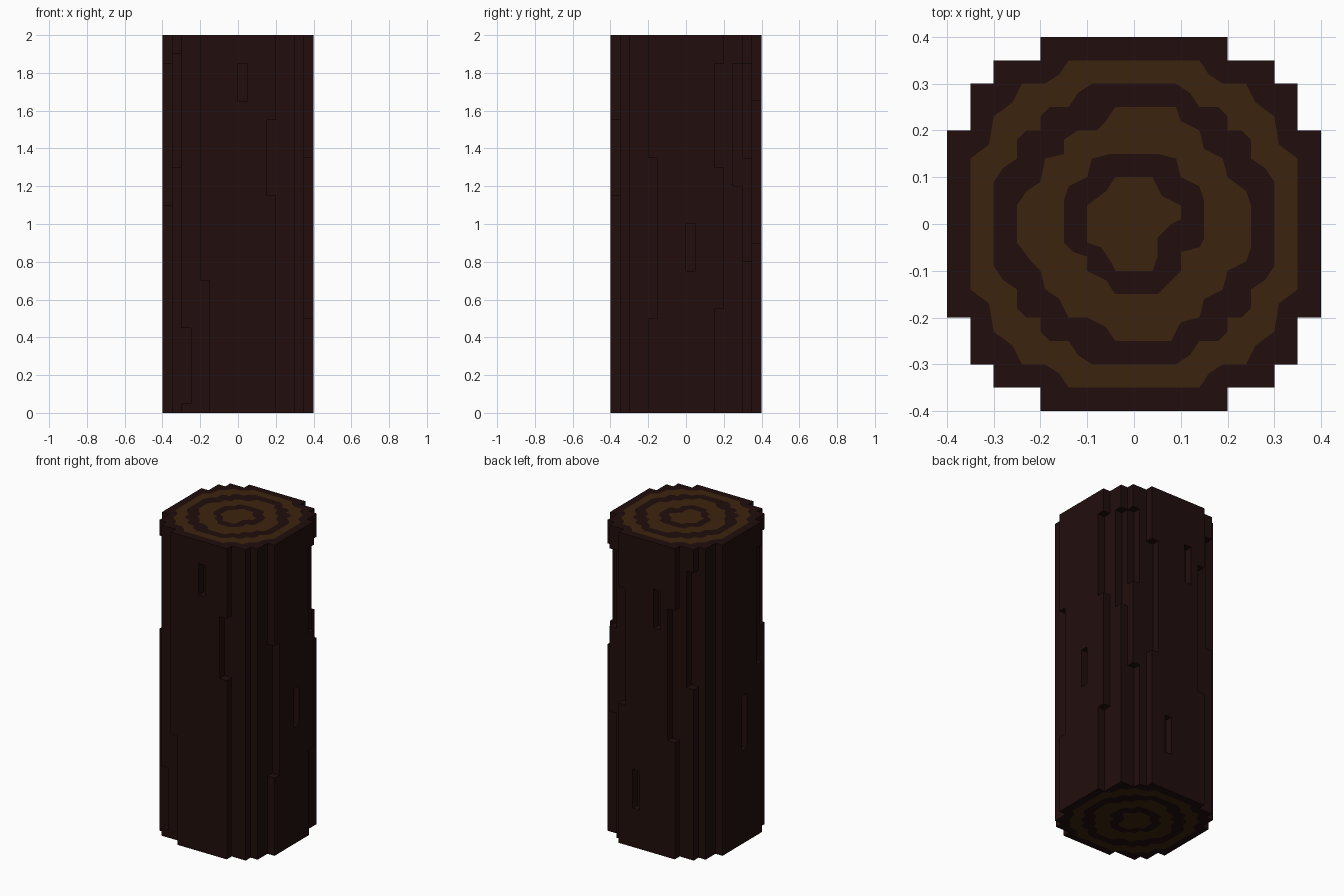
import bpy, bmesh
from mathutils import Vector

cube = bpy.data.objects.get("Cube")
if cube:
    bpy.data.objects.remove(cube, do_unlink=True)


def material(name, rgb):
    m = bpy.data.materials.new(name)
    m.use_nodes = True
    m.diffuse_color = (*rgb, 1)
    bsdf = m.node_tree.nodes["Principled BSDF"]
    bsdf.inputs["Base Color"].default_value = (*rgb, 1)
    bsdf.inputs["Roughness"].default_value = 0.9
    return m


bark = material("dark bark", (0.0152, 0.0042, 0.0040))
wood = material("brown wood", (0.045, 0.0168, 0.0044))


def finish(bm, name, mat):
    mesh = bpy.data.meshes.new(name)
    bm.to_mesh(mesh)
    bm.free()
    mesh.materials.append(mat)
    obj = bpy.data.objects.new(name, mesh)
    bpy.context.collection.objects.link(obj)
    return obj


# Log trunk: blocky round section on a 0.05 grid, with one-block-deep bark grooves
CELL, HALF, TALL = 0.05, 8, 40

# (column x, column y, bottom z, top z), lower corner of each grooved column
GROOVES = [
    # front
    (0.00, -0.40, 1.65, 1.85), (0.15, -0.40, 1.15, 1.55),
    (-0.20, -0.40, 0.00, 0.70), (-0.30, -0.35, 0.05, 0.45),
    (-0.35, -0.30, 1.30, 1.90),
    # +x side
    (0.35, 0.00, 0.75, 1.00), (0.35, -0.20, 0.50, 1.35),
    (0.35, 0.15, 1.30, 1.85), (0.35, 0.15, 0.00, 0.55),
    (0.30, 0.25, 1.20, 1.85), (0.25, 0.30, 1.35, 1.85),
    (0.25, 0.30, 0.00, 0.80),
    # back
    (0.15, 0.35, 0.90, 1.65), (-0.10, 0.35, 1.45, 1.70),
    (0.05, 0.35, 0.25, 0.50), (-0.20, 0.35, 0.75, 1.60),
    (-0.30, 0.30, 1.10, 1.85),
    # -x side
    (-0.40, -0.05, 0.60, 0.95), (-0.40, -0.20, 1.10, 1.85),
]


def in_section(i, j):
    a, b = abs(i + 0.5), abs(j + 0.5)
    return any(a < w and b < d for w, d in ((4, 8), (6, 7), (7, 6), (8, 4)))


solid = {(i, j, k) for i in range(-HALF, HALF) for j in range(-HALF, HALF)
         for k in range(TALL) if in_section(i, j)}
for x, y, z0, z1 in GROOVES:
    for k in range(round(z0 / CELL), round(z1 / CELL)):
        solid.discard((round(x / CELL), round(y / CELL), k))

bm = bmesh.new()
for c in solid:
    for axis in range(3):
        for side in (0, 1):
            n = list(c)
            n[axis] += 2 * side - 1
            if tuple(n) in solid:
                continue
            # exposed block side, wound so that it faces outward
            u, v = (axis + 1) % 3, (axis + 2) % 3
            corners = []
            for du, dv in ((0, 0), (1, 0), (1, 1), (0, 1)):
                p = Vector(c)
                p[axis] += side
                p[u] += du
                p[v] += dv
                corners.append(bm.verts.new(p * CELL))
            bm.faces.new(corners if side else corners[::-1])
bmesh.ops.remove_doubles(bm, verts=bm.verts, dist=0.001)
bmesh.ops.dissolve_limit(bm, angle_limit=0.02, verts=bm.verts, edges=bm.edges)
bmesh.ops.triangulate(bm, faces=[f for f in bm.faces if len(f.verts) > 4])
finish(bm, "log_trunk", bark)


# Growth rings: flat wavy bands on both cut ends
def four_way(q):
    r = q[::-1]
    return (q + [(-x, y) for x, y in r] + [(-x, -y) for x, y in q]
            + [(x, -y) for x, y in r])


outer_edge = four_way([(.35, .14), (.31, .17), (.30, .23), (.26, .26),
                       (.24, .30), (.19, .30), (.16, .32), (.14, .35)])
outer_inside = four_way([(.30, .09), (.28, .12), (.25, .14), (.25, .18),
                         (.23, .20), (.20, .20), (.20, .23), (.18, .25),
                         (.14, .25), (.12, .28), (.09, .30)])
middle_edge = [
    (.25, .04), (.24, .07), (.20, .10), (.19, .14), (.15, .16), (.14, .20),
    (.10, .22), (.09, .25), (-.04, .25), (-.06, .22), (-.08, .20),
    (-.12, .20), (-.15, .18), (-.15, .15), (-.19, .14), (-.20, .09),
    (-.23, .07), (-.25, .04), (-.25, -.04), (-.22, -.08), (-.20, -.10),
    (-.19, -.14), (-.16, -.16), (-.14, -.20), (-.10, -.20), (-.06, -.22),
    (-.04, -.25), (.08, -.25), (.10, -.21), (.14, -.20), (.15, -.16),
    (.19, -.14), (.20, -.10), (.24, -.08), (.25, -.05)]
middle_inside = [
    (.15, .05), (.14, .08), (.10, .10), (.09, .14), (.05, .15), (-.05, .15),
    (-.09, .14), (-.10, .10), (-.14, .08), (-.15, .05), (-.15, -.04),
    (-.13, -.06), (-.10, -.07), (-.10, -.10), (-.06, -.12), (-.04, -.15),
    (.05, -.15), (.08, -.12), (.10, -.10), (.10, -.06), (.14, -.05),
    (.15, -.03)]
heart_edge = [
    (.10, .04), (.06, .06), (.04, .10), (-.04, .10), (-.06, .07),
    (-.10, .04), (-.10, -.04), (-.07, -.05), (-.05, -.08), (-.04, -.10),
    (.04, -.10), (.05, -.07), (.05, -.03), (.08, .00), (.10, .01)]


def band(name, z, up, *loops):
    bm = bmesh.new()
    edges = []
    for loop in loops:
        vs = [bm.verts.new((x, y, z)) for x, y in loop]
        edges += [bm.edges.new((vs[i - 1], vs[i])) for i in range(len(vs))]
    bmesh.ops.triangle_fill(bm, use_beauty=True, use_dissolve=False, edges=edges)
    for f in bm.faces:
        f.normal_update()
        if f.normal.z * up < 0:
            f.normal_flip()
    finish(bm, name, wood)


for end, z, up in (("top", 2.002, 1), ("bottom", -0.002, -1)):
    band(end + "_outer_ring", z, up, outer_edge, outer_inside)
    band(end + "_middle_ring", z, up, middle_edge, middle_inside)
    band(end + "_heartwood", z, up, heart_edge)
